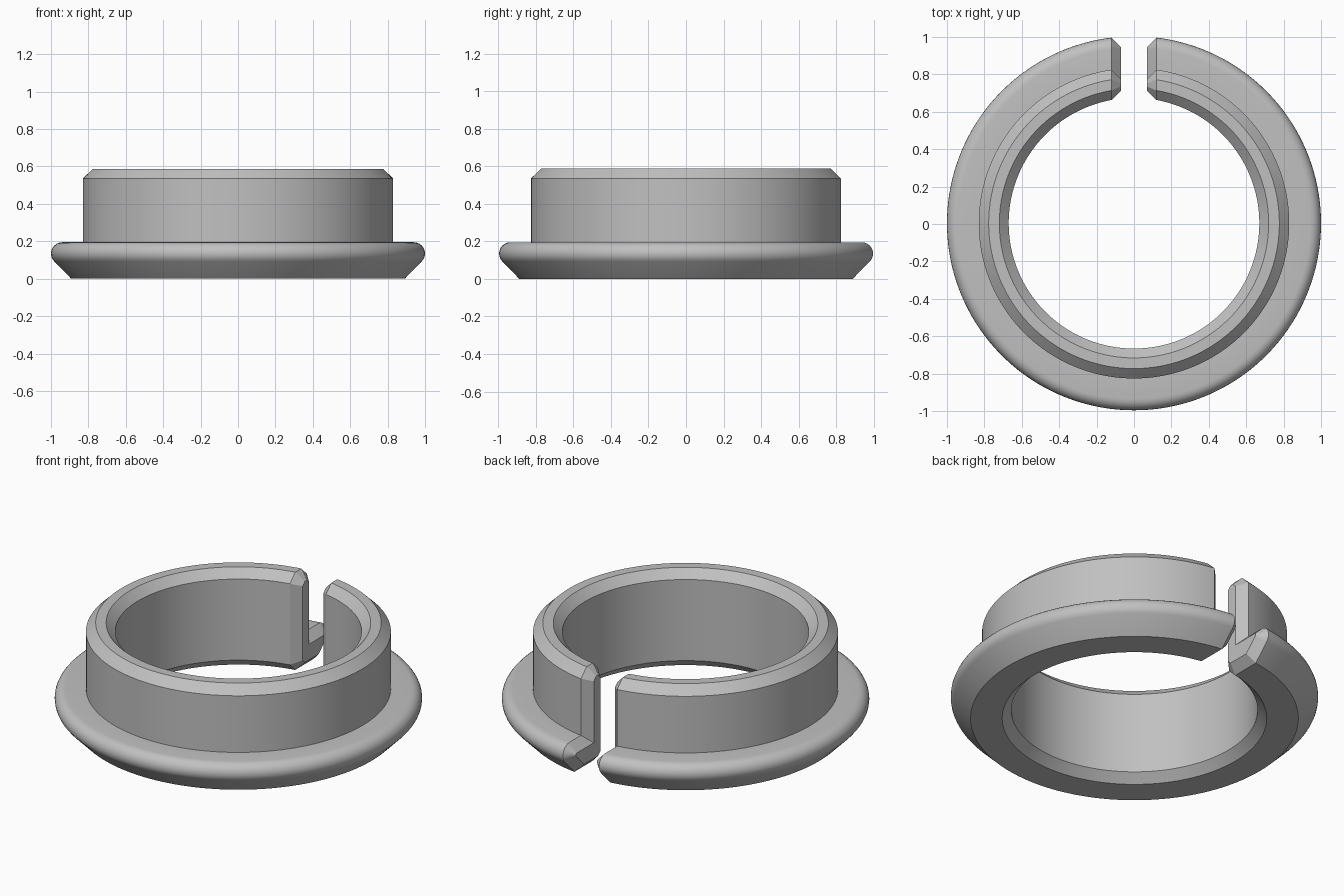
import bpy, bmesh, math
from mathutils import Vector

cube = bpy.data.objects.get("Cube")
if cube:
    bpy.data.objects.remove(cube, do_unlink=True)

SEGMENTS = 144
GAP = 0.07        # half width of the slot
BEVEL = 0.05      # chamfer on all edges
SHIFT_Y = 0.004   # centres the split ring

# Cross-section (radius, height), counter-clockwise from the bottom inner edge
profile = [(0.72, 0), (0.892, 0)]
for i in range(10):   # rounded rim of the flange
    a = math.radians(-45 + 15 * i)
    profile.append((0.94 + 0.06 * math.cos(a), 0.135 + 0.06 * math.sin(a)))
profile += [(0.83, 0.195), (0.83, 0.535), (0.777, 0.587),
            (0.72, 0.587), (0.67, 0.537), (0.67, 0.05)]


def inset(points, distance):
    """Offset a closed counter-clockwise outline inwards with mitred corners."""
    result = []
    for i, p in enumerate(points):
        before = (p - points[i - 1]).normalized()
        after = (points[(i + 1) % len(points)] - p).normalized()
        n1, n2 = Vector((-before.y, before.x)), Vector((-after.y, after.x))
        result.append(p + (n1 + n2) * distance / (1 + n1.dot(n2)))
    return result


bm = bmesh.new()
edge_x = GAP + BEVEL

# Swept body: every ring starts and stops on the planes beside the slot
rings = []
for s in range(SEGMENTS + 1):
    ring = []
    for r, z in profile:
        start = math.asin(edge_x / r)
        a = start + (2 * math.pi - 2 * start) * s / SEGMENTS
        ring.append(bm.verts.new((r * math.sin(a), r * math.cos(a) + SHIFT_Y, z)))
    rings.append(ring)

# Chamfered ends facing the slot
section = inset([Vector((math.sqrt(r * r - edge_x ** 2), z)) for r, z in profile], BEVEL)
caps = [[bm.verts.new((side * GAP, p.x + SHIFT_Y, p.y)) for p in section]
        for side in (1, -1)]
rings = [caps[0]] + rings + [caps[1]]

count = len(profile)
for ring, following in zip(rings, rings[1:]):
    for i in range(count):
        j = (i + 1) % count
        bm.faces.new((ring[i], ring[j], following[j], following[i]))
for cap in caps:
    bm.faces.new(cap)
bmesh.ops.recalc_face_normals(bm, faces=bm.faces[:])

mesh = bpy.data.meshes.new("split_flanged_bushing")
bm.to_mesh(mesh)
bm.free()
bushing = bpy.data.objects.new("split_flanged_bushing", mesh)
bpy.context.collection.objects.link(bushing)

# Plain grey material
grey = bpy.data.materials.new("light grey")
grey.use_nodes = True
colour = (0.53, 0.53, 0.53, 1)
grey.diffuse_color = colour
for node in grey.node_tree.nodes:
    if node.type == 'BSDF_PRINCIPLED':
        node.inputs["Base Color"].default_value = colour
mesh.materials.append(grey)

# Smooth curves, sharp chamfers
bpy.ops.object.select_all(action='DESELECT')
bushing.select_set(True)
bpy.context.view_layer.objects.active = bushing
bpy.ops.object.shade_smooth_by_angle(angle=math.radians(25))
